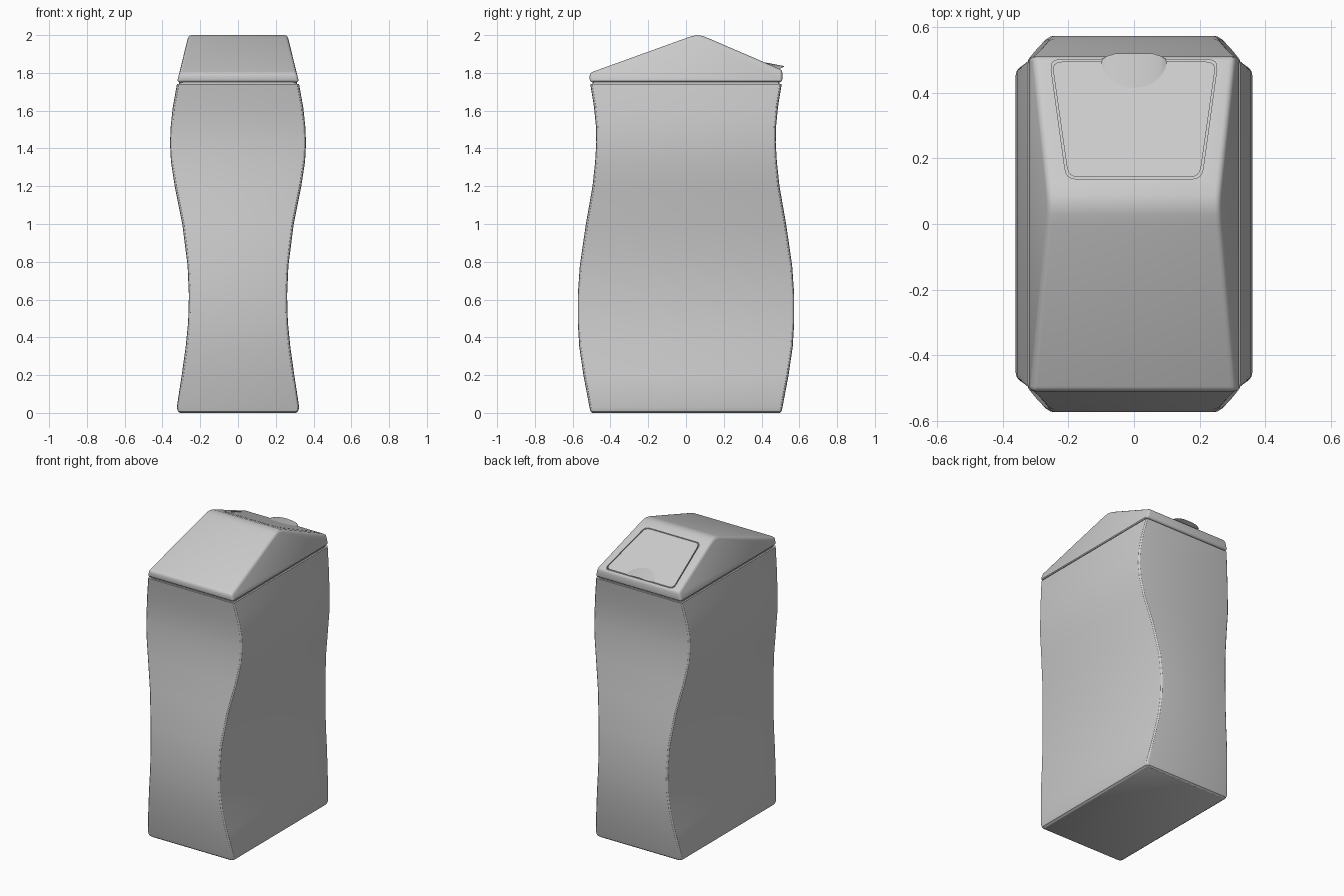
import bpy, bmesh, math

if "Cube" in bpy.data.objects:
    bpy.data.objects.remove(bpy.data.objects["Cube"])


def make(name, verts, faces):
    me = bpy.data.meshes.new(name)
    bm = bmesh.new()
    vs = [bm.verts.new(v) for v in verts]
    for f in faces:
        bm.faces.new([vs[i] for i in f])
    bmesh.ops.remove_doubles(bm, verts=bm.verts, dist=1e-5)
    bmesh.ops.recalc_face_normals(bm, faces=bm.faces)
    bm.to_mesh(me)
    bm.free()
    ob = bpy.data.objects.new(name, me)
    bpy.context.collection.objects.link(ob)
    return ob


def loft(name, rings):
    """Closed solid through rings of equal point count."""
    n = len(rings[0])
    faces = [tuple(range(n)), tuple((len(rings) - 1) * n + i for i in range(n))]
    for r in range(len(rings) - 1):
        for i in range(n):
            j = (i + 1) % n
            faces.append((r * n + i, r * n + j, (r + 1) * n + j, (r + 1) * n + i))
    return make(name, [p for ring in rings for p in ring], faces)


def activate(ob):
    bpy.ops.object.select_all(action='DESELECT')
    ob.select_set(True)
    bpy.context.view_layer.objects.active = ob


def smooth(ob, angle=30):
    activate(ob)
    bpy.ops.object.shade_smooth_by_angle(angle=math.radians(angle))


def rounded(corners, rad, seg=3):
    """Round each corner of a 2D polygon with a quadratic curve."""
    out = []
    n = len(corners)
    for i, c in enumerate(corners):
        ends = []
        for o in (corners[i - 1], corners[(i + 1) % n]):
            d = math.dist(c, o)
            ends.append([c[k] + (o[k] - c[k]) * rad / d for k in (0, 1)])
        for s in range(seg + 1):
            t = s / seg
            out.append([(1 - t) ** 2 * ends[0][k] + 2 * t * (1 - t) * c[k] + t * t * ends[1][k]
                        for k in (0, 1)])
    return out


# Body: rounded rectangle whose width and depth swell in opposite phase (z, half x, half y)
levels = [(0, .306, .496), (.008, .318, .506), (.03, .324, .511), (.2, .298, .543),
          (.35, .277, .565), (.48, .264, .573), (.62, .26, .573), (.78, .267, .562),
          (1.0, .295, .53), (1.2, .335, .495), (1.33, .355, .481), (1.43, .36, .475),
          (1.52, .356, .477), (1.62, .345, .487), (1.742, .323, .507),
          (1.742, .312, .496), (1.76, .312, .496)]
rings = [[(x, y, z) for x, y in rounded([(-a, -b), (a, -b), (a, b), (-a, b)], .022)]
         for z, a, b in levels]
smooth(loft("bin_body", rings))

# Lid: gabled side profile, sides leaning inwards towards the ridge
profile = [(-.51, 1.75), (-.51, 1.80), (0, 1.984), (.03, 1.994), (.06, 2.0),
           (.09, 1.995), (.12, 1.983), (.51, 1.815), (.51, 1.75)]
sides = [[(s * (.323 - .245 * (z - 1.75)), y, z) for y, z in profile] for s in (-1, 1)]
lid = loft("lid", sides)
bev = lid.modifiers.new("bevel", 'BEVEL')
bev.width, bev.segments = .016, 3
bev.limit_method, bev.angle_limit = 'ANGLE', math.radians(40)


def plane(y):
    return 1.983 - .431 * (y - .12)


# Flap: rounded trapezoid lying in a pocket of the rear slope
def flap_solid(name, grow, low, high):
    g = grow
    o = rounded([(-.253 - g, .497 + g), (.253 + g, .497 + g),
                 (.203 + g, .14 - g), (-.203 - g, .14 - g)], .03, 4)
    return loft(name, [[(x, y, plane(y) + h) for x, y in o] for h in (low, high)])


cutter = flap_solid("pocket_cutter", .003, -.02, .05)
cutter.hide_render = True
cut = lid.modifiers.new("pocket", 'BOOLEAN')
cut.operation, cut.object, cut.solver = 'DIFFERENCE', cutter, 'EXACT'
activate(lid)
for m in list(lid.modifiers):
    bpy.ops.object.modifier_apply(modifier=m.name)
bpy.data.objects.remove(cutter)
smooth(lid)
smooth(flap_solid("flap", -.003, -.021, 0))

# Finger lip: scooped tab rising from the flap to a free rear edge
n = 10
base, rim, under = [], [], []
for i in range(n + 1):
    u = -math.cos(math.pi * i / n)
    w = math.sqrt(max(0, 1 - u * u))
    y = .494 + .025 * min(1, 1.2 * w)
    base.append((.1 * u, .494 - .084 * w, plane(.494 - .084 * w) - .001))
    rim.append((.1 * u, y, plane(y) - .001 + .026 * w))
    under.append((.098 * u, .484, plane(.484) - .004))
rows = [base, rim, under]
faces = []
for r in range(3):
    a, b = r * (n + 1), (r + 1) % 3 * (n + 1)
    faces += [(a + i, a + i + 1, b + i + 1, b + i) for i in range(n)]
lip = make("finger_lip", [p for row in rows for p in row], faces)
smooth(lip)
